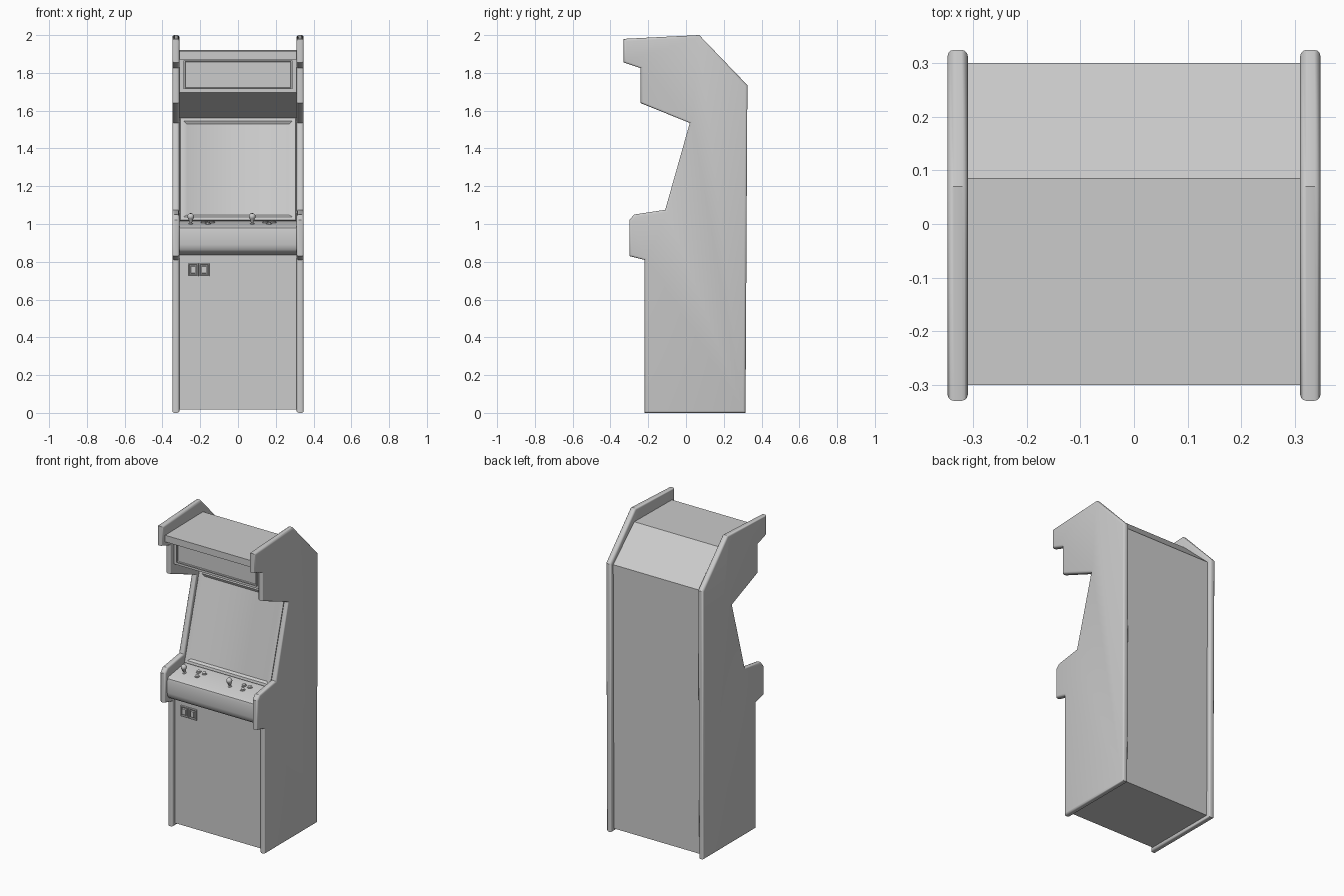
import bpy, bmesh, math
from mathutils import Matrix

if "Cube" in bpy.data.objects:
    bpy.data.objects.remove(bpy.data.objects["Cube"])


def finish(name, bm, loc=(0, 0, 0), tilt=0.0, angle=35):
    me = bpy.data.meshes.new(name)
    bm.to_mesh(me)
    bm.free()
    ob = bpy.data.objects.new(name, me)
    bpy.context.collection.objects.link(ob)
    ob.matrix_world = Matrix.Translation(loc) @ Matrix.Rotation(tilt, 4, 'X')
    bpy.ops.object.select_all(action='DESELECT')
    bpy.context.view_layer.objects.active = ob
    ob.select_set(True)
    bpy.ops.object.shade_smooth_by_angle(angle=math.radians(angle))
    return ob


def prism(name, pts, x0, x1, bevel=0.0):
    """Extrude a (y, z) profile along x, optionally rounding the rim edges."""
    bm = bmesh.new()
    face = bm.faces.new([bm.verts.new((x0, y, z)) for y, z in pts])
    ext = bmesh.ops.extrude_face_region(bm, geom=[face], use_keep_orig=True)
    for v in ext['geom']:
        if isinstance(v, bmesh.types.BMVert):
            v.co.x = x1
    bmesh.ops.recalc_face_normals(bm, faces=bm.faces[:])
    if bevel:
        rim = [e for e in bm.edges if abs(e.verts[0].co.x - e.verts[1].co.x) < 1e-5]
        bmesh.ops.bevel(bm, geom=rim, offset=bevel, segments=3, profile=0.5,
                        affect='EDGES', clamp_overlap=True)
    return finish(name, bm)


def framed_panel(name, rings, loc, tilt=0.0):
    """Front-facing panel lofted from rectangles (half width, half height, depth)."""
    bm = bmesh.new()
    prev = None
    for w, h, d in rings:
        ring = [bm.verts.new((sx * w, -d, sz * h))
                for sx, sz in ((-1, -1), (1, -1), (1, 1), (-1, 1))]
        if prev:
            for k in range(4):
                n = (k + 1) % 4
                bm.faces.new((prev[k], prev[n], ring[n], ring[k]))
        prev = ring
    bm.faces.new(prev)
    return finish(name, bm, loc, tilt)


def lathe(name, profile, loc, tilt=0.0, n=16):
    """Turn a (radius, height) profile around z and cap its ends."""
    bm = bmesh.new()
    rings = [[bm.verts.new((r * math.cos(2 * math.pi * k / n),
                            r * math.sin(2 * math.pi * k / n), z)) for k in range(n)]
             for r, z in profile]
    for a, b in zip(rings, rings[1:]):
        for k in range(n):
            m = (k + 1) % n
            bm.faces.new((a[k], a[m], b[m], b[k]))
    bm.faces.new(rings[0][::-1])
    bm.faces.new(rings[-1])
    return finish(name, bm, loc, tilt)


# Side panels
side = [(-0.33, 1.98), (0.07, 2.0), (0.325, 1.735), (0.315, 0), (-0.22, 0),
        (-0.22, 0.81), (-0.30, 0.83), (-0.30, 1.02), (-0.275, 1.05), (-0.11, 1.075),
        (0.02, 1.535), (-0.24, 1.64), (-0.24, 1.825), (-0.33, 1.855)]
prism('right_side_panel', side, 0.31, 0.348, 0.012)
prism('left_side_panel', side, -0.348, -0.31, 0.012)

# Cabinet body between the sides
body = [(-0.20, 0.018), (0.292, 0.018), (0.30, 1.725), (0.085, 1.92), (-0.30, 1.915),
        (-0.30, 1.872), (-0.21, 1.872), (-0.21, 1.695), (0.055, 1.56),
        (-0.099, 1.015), (-0.265, 0.988), (-0.276, 0.98), (-0.28, 0.965),
        (-0.28, 0.89), (-0.274, 0.865), (-0.26, 0.85), (-0.20, 0.835)]
prism('cabinet_body', body, -0.312, 0.312)

# Screen with its bezel
slope = -math.atan(0.283)
framed_panel('screen_bezel', [(0.308, 0.282, 0), (0.305, 0.28, 0.013),
                              (0.288, 0.264, 0.013), (0.27, 0.25, 0.002)],
             (0, -0.022, 1.288), slope)

# Lit sign panel
framed_panel('marquee', [(0.288, 0.076, 0), (0.288, 0.076, 0.012),
                         (0.281, 0.069, 0.012), (0.279, 0.067, 0.004)],
             (0, -0.21, 1.79))

# Coin slots
for i, x in enumerate((-0.238, -0.18)):
    framed_panel(f'coin_door_{i + 1}', [(0.028, 0.034, 0), (0.027, 0.033, 0.01),
                                        (0.021, 0.027, 0.01), (0.019, 0.025, 0.003)],
                 (x, -0.20, 0.758))
    framed_panel(f'coin_button_{i + 1}', [(0.014, 0.021, 0), (0.012, 0.018, 0.01)],
                 (x, -0.202, 0.758))

# Joysticks and buttons, one set per player
deck_tilt = math.atan2(0.027, 0.166)


def deck_z(y):
    return 0.988 + (y + 0.265) * 0.027 / 0.166


ball = [(0.018 * math.cos(a), 0.040 + 0.018 * math.sin(a))
        for a in [math.radians(d) for d in range(-40, 86, 18)]]
stick = [(0.012, -0.003), (0.011, 0.003), (0.006, 0.006)] + ball
button = [(0.016, -0.003), (0.016, 0.004), (0.011, 0.005), (0.011, 0.009), (0.009, 0.010)]
for p, x in enumerate((-0.25, 0.075)):
    lathe(f'joystick_{p + 1}', stick, (x, -0.19, deck_z(-0.19)), deck_tilt)
    for b, (dx, y) in enumerate(((0.07, -0.145), (0.09, -0.187), (0.112, -0.145))):
        lathe(f'button_{p + 1}_{b + 1}', button, (x + dx, y, deck_z(y)), deck_tilt)
